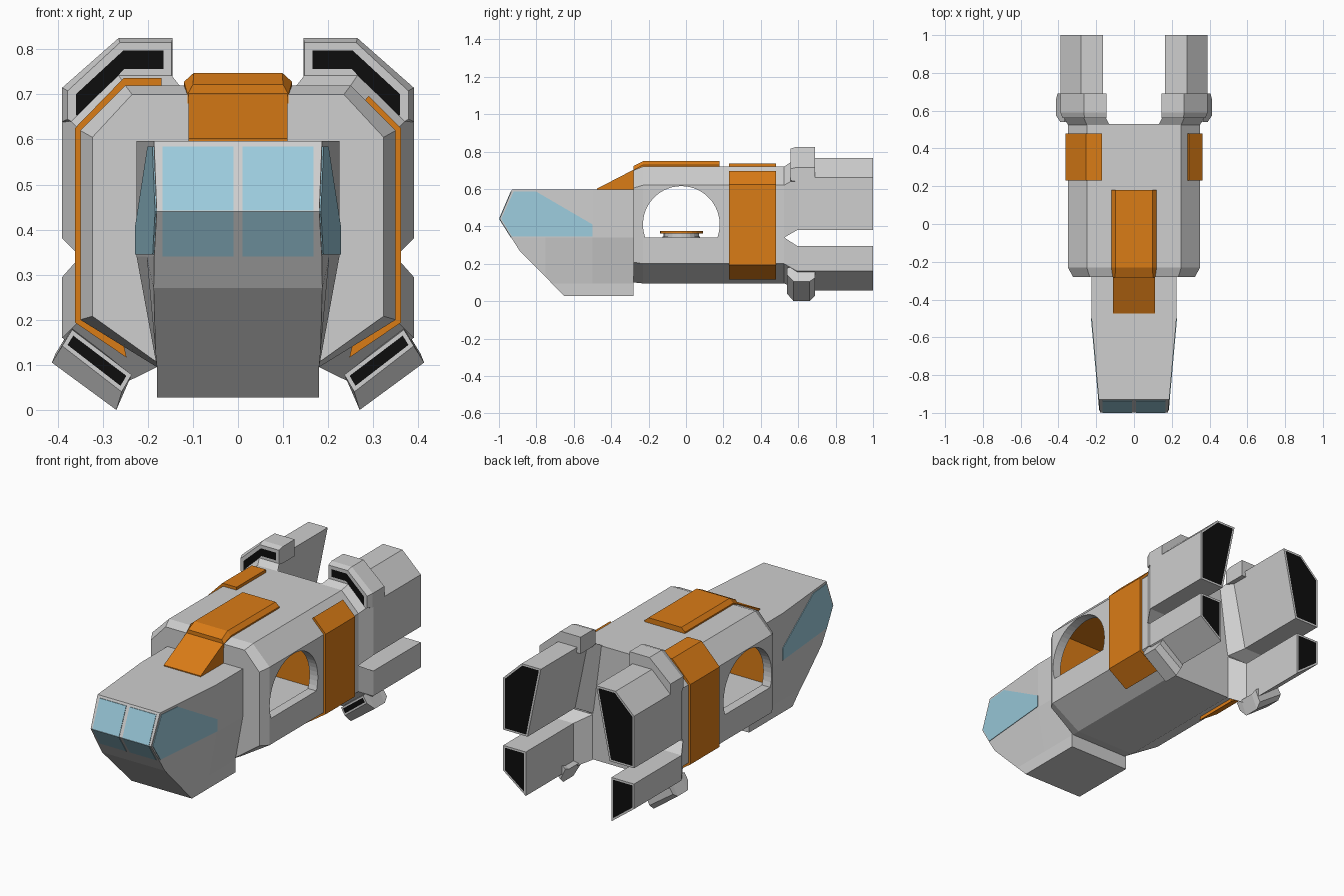
import bpy, bmesh, math

if "Cube" in bpy.data.objects:
    bpy.data.objects.remove(bpy.data.objects["Cube"])


def material(name, rgb):
    m = bpy.data.materials.new(name)
    m.diffuse_color = (*rgb, 1)
    m.use_nodes = True
    m.node_tree.nodes["Principled BSDF"].inputs["Base Color"].default_value = m.diffuse_color
    return m


GREY = material("hull grey", (0.62, 0.62, 0.62))
ORANGE = material("panel orange", (0.70, 0.20, 0.008))
BLUE = material("window blue", (0.33, 0.60, 0.72))
BLACK = material("vent black", (0.004, 0.004, 0.004))


def finish(name, bm, mats):
    bmesh.ops.recalc_face_normals(bm, faces=bm.faces[:])
    me = bpy.data.meshes.new(name)
    bm.to_mesh(me)
    bm.free()
    for m in mats:
        me.materials.append(m)
    ob = bpy.data.objects.new(name, me)
    bpy.context.collection.objects.link(ob)
    return ob


def loft(name, sections, mats, vent=0, inset=0.012):
    """Skin closed sections; vent = +1/-1 insets a dark panel in that y end."""
    bm = bmesh.new()
    rings = [[bm.verts.new(p) for p in s] for s in sections]
    n = len(rings[0])
    for a, b in zip(rings, rings[1:]):
        for i in range(n):
            j = (i + 1) % n
            bm.faces.new((a[i], a[j], b[j], b[i]))
    bm.faces.new(rings[0])
    bm.faces.new(rings[-1])
    bmesh.ops.recalc_face_normals(bm, faces=bm.faces[:])
    if vent:
        bm.normal_update()
        ends = [f for f in bm.faces if f.normal.y * vent > 0.95]
        bmesh.ops.inset_region(bm, faces=ends, thickness=inset, use_even_offset=True)
        for f in ends:
            f.material_index = 1
    return finish(name, bm, mats)


def at_y(pts, y, s=1):
    return [(s * x, y, z) for x, z in pts]


def both(half):
    return half + [(-x, z) for x, z in reversed(half)]


def cut(ob, cutter):
    mod = ob.modifiers.new("cut", 'BOOLEAN')
    mod.operation, mod.solver, mod.object = 'DIFFERENCE', 'EXACT', cutter
    bpy.context.view_layer.objects.active = ob
    bpy.ops.object.modifier_apply(modifier=mod.name)
    bpy.data.objects.remove(cutter)


# Main hull, octagonal with bevelled front
full = both([(0.25, 0.72), (0.35, 0.62), (0.35, 0.2), (0.18, 0.095)])
front = both([(0.235, 0.70), (0.323, 0.605), (0.323, 0.208), (0.172, 0.10)])
hull = loft("main_hull", [at_y(front, -0.28), at_y(full, -0.23), at_y(full, 0.53)], [GREY, ORANGE])

# Hollow cabin and arched side doorways
box = both([(0.30, 0.64), (0.30, 0.335)])
cut(hull, loft("cabin_cutter", [at_y(box, -0.25), at_y(box, 0.2)], [GREY]))
a0 = math.asin(0.07 / 0.205)
arch = []
for i in range(33):
    a = -a0 + (math.pi + 2 * a0) * i / 32
    arch.append((-0.025 + 0.205 * math.cos(a), 0.41 + 0.205 * math.sin(a)))
cut(hull, loft("door_cutter", [[(x, y, z) for y, z in arch] for x in (-0.5, 0.5)], [GREY]))
for p in hull.data.polygons:
    c, n = p.center, p.normal
    inside = abs(c.x) < 0.305 and -0.26 < c.y < 0.21 and 0.33 < c.z < 0.65
    endwall = abs(n.y) > 0.95 and inside and (c.y < -0.24 or c.y > 0.19)
    ceiling = n.z < -0.95 and inside and c.z > 0.63
    p.material_index = 1 if endwall or ceiling else 0

# Round pedestal in the cabin
for name, r, z0, z1, mat in (("pedestal_base", 0.10, 0.33, 0.347, GREY),
                             ("pedestal_neck", 0.095, 0.345, 0.365, GREY),
                             ("pedestal_top", 0.115, 0.362, 0.375, ORANGE)):
    ring = [(r * math.cos(t * math.pi / 12), -0.025 + r * math.sin(t * math.pi / 12)) for t in range(24)]
    loft(name, [[(x, y, z) for x, y in ring] for z in (z0, z1)], [mat])


# Nose: side profile prism, then flared towards the hull
def half_width(y, z):
    f = min(1, max(0, (y + 1) / 0.5))
    g = min(1, max(0, (z - 0.095) / 0.245))
    return 0.18 + 0.045 * f * g


TIP = -0.997
profile = [(-0.28, 0.597), (-0.93, 0.597), (TIP, 0.44), (-0.89, 0.27), (-0.65, 0.027), (-0.28, 0.027)]
bm = bmesh.new()
sides = [[bm.verts.new((s, y, z)) for y, z in profile] for s in (-1, 1)]
for i in range(len(profile)):
    j = (i + 1) % len(profile)
    bm.faces.new((sides[0][i], sides[0][j], sides[1][j], sides[1][i]))
for s in sides:
    bm.faces.new(s)
for co, no in (((0, -0.5, 0), (0, 1, 0)), ((0, -0.75, 0), (0, 1, 0)),
               ((0, 0, 0.34), (0, 0, 1)), ((0, 0, 0.095), (0, 0, 1))):
    bmesh.ops.bisect_plane(bm, geom=bm.verts[:] + bm.edges[:] + bm.faces[:], plane_co=co, plane_no=no)
for v in bm.verts:
    v.co.x *= half_width(v.co.y, v.co.z)
finish("nose", bm, [GREY])

# Nose windows as thin plates
side_win = [(-0.922, 0.585), (-0.80, 0.585), (-0.5, 0.41), (-0.5, 0.345), (-0.93, 0.345), (-0.988, 0.44)]
upper = [(TIP + (z - 0.44) * 0.427, z) for z in (0.442, 0.585)]
lower = [(TIP + (0.44 - z) * 0.629, z) for z in (0.34, 0.44)]
for s, tag in ((-1, "left"), (1, "right")):
    loft("side_window_" + tag, [[(s * (half_width(y, z) + d), y, z) for y, z in side_win]
                                for d in (-0.002, 0.003)], [BLUE])
    for part, ((ya, za), (yb, zb)) in (("upper", upper), ("lower", lower)):
        quad = [(0.01, ya, za), (0.168, ya, za), (0.168, yb, zb), (0.01, yb, zb)]
        loft("front_window_%s_%s" % (part, tag),
             [[(s * x, y + d, z) for x, y, z in quad] for d in (0.002, -0.003)], [BLUE])

# Orange roof panel and its ramp down to the nose
low = both([(0.10, 0.722), (0.112, 0.70), (0.112, 0.68)])
high = both([(0.098, 0.748), (0.12, 0.728), (0.12, 0.70)])
loft("roof_panel", [at_y(low, -0.282), at_y(high, -0.23), at_y(high, 0.18)], [ORANGE])
ramp = [(-0.475, 0.59), (-0.475, 0.602), (-0.28, 0.703), (-0.27, 0.59)]
loft("roof_ramp", [[(x, y, z) for y, z in ramp] for x in (-0.11, 0.11)], [ORANGE])

# Orange side bands, the left one reaching further onto the roof
foot_out = [(0.362, 0.625), (0.362, 0.194), (0.247, 0.116)]
foot_in = [(0.255, 0.15), (0.345, 0.205), (0.345, 0.615)]
right_band = [(0.29, 0.697)] + foot_out + foot_in + [(0.28, 0.685)]
left_band = [(0.17, 0.736), (0.254, 0.736)] + foot_out + foot_in + [(0.247, 0.715), (0.17, 0.715)]
loft("side_band_right", [at_y(right_band, y) for y in (0.23, 0.48)], [ORANGE])
loft("side_band_left", [at_y(left_band, y, -1) for y in (0.23, 0.48)], [ORANGE])

# Four engines with intake collars
up_root = [(0.13, 0.72), (0.25, 0.72), (0.35, 0.62), (0.35, 0.34), (0.18, 0.34)]
up_pod = [(0.165, 0.765), (0.28, 0.765), (0.39, 0.66), (0.39, 0.38), (0.245, 0.38)]
lo_root = [(0.18, 0.34), (0.35, 0.34), (0.35, 0.2), (0.18, 0.095)]
lo_pod = [(0.255, 0.295), (0.39, 0.295), (0.39, 0.16), (0.255, 0.058)]
up_collar = [(0.145, 0.825), (0.265, 0.825), (0.39, 0.715), (0.39, 0.64),
             (0.35, 0.62), (0.245, 0.735), (0.145, 0.735)]
up_lip = [(0.147, 0.815), (0.262, 0.815), (0.378, 0.708), (0.378, 0.645),
          (0.35, 0.628), (0.245, 0.738), (0.147, 0.738)]
lo_lip = [(0.236, 0.078), (0.368, 0.178), (0.39, 0.142), (0.258, 0.04)]
lo_collar = [(0.236, 0.078), (0.368, 0.182), (0.413, 0.105), (0.27, 0.0)]
lo_tail = [(0.236, 0.09), (0.368, 0.185), (0.405, 0.125), (0.265, 0.028)]
for s, tag in ((-1, "left"), (1, "right")):
    for part, root, pod in (("upper", up_root, up_pod), ("lower", lo_root, lo_pod)):
        loft("%s_engine_%s" % (part, tag),
             [at_y(root, 0.525, s), at_y(pod, 0.595, s), at_y(pod, 1.0, s)], [GREY, BLACK], 1, 0.01)
    loft("upper_intake_" + tag, [at_y(up_lip, 0.56, s), at_y(up_collar, 0.59, s),
                                 at_y(up_collar, 0.69, s)], [GREY, BLACK], -1, 0.018)
    loft("lower_intake_" + tag, [at_y(lo_lip, 0.54, s), at_y(lo_collar, 0.575, s),
                                 at_y(lo_collar, 0.66, s), at_y(lo_tail, 0.69, s)], [GREY, BLACK], -1, 0.009)
